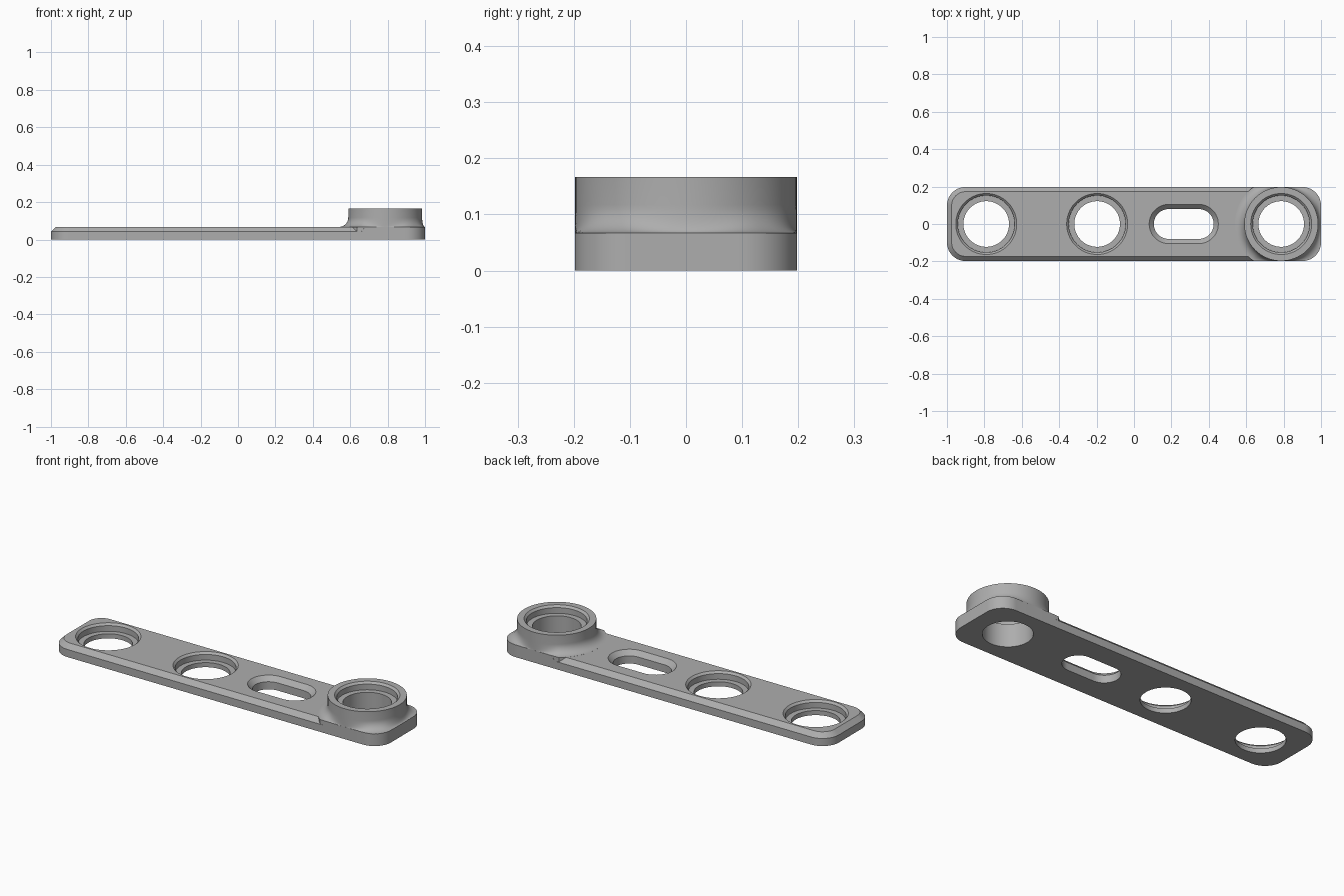
import bpy, bmesh
from math import sin, cos, pi, hypot, radians
from mathutils import Vector

HALF_L, HALF_W, CORNER = 1.0, 0.198, 0.1
PLATE_TOP, BOSS_TOP, CHAMFER = 0.067, 0.167, 0.025
BOSS_X, BOSS_R, FILLET = 0.787, 0.1975, 0.05
SEG = 96

cube = bpy.data.objects.get("Cube")
if cube:
    bpy.data.objects.remove(cube, do_unlink=True)

metal = bpy.data.materials.new("plain grey metal")
metal.use_nodes = True
GREY = (0.42, 0.42, 0.42, 1)
metal.diffuse_color = GREY
metal.node_tree.nodes["Principled BSDF"].inputs["Base Color"].default_value = GREY


def loft(name, rings):
    """Closed solid through a stack of equally long rings of points."""
    bm = bmesh.new()
    loops = [[bm.verts.new(p) for p in ring] for ring in rings]
    n = len(loops[0])
    for a, b in zip(loops, loops[1:]):
        for i in range(n):
            j = (i + 1) % n
            bm.faces.new((a[i], a[j], b[j], b[i]))
    bm.faces.new(loops[0][::-1])
    bm.faces.new(loops[-1])
    bmesh.ops.remove_doubles(bm, verts=bm.verts, dist=1e-5)
    bmesh.ops.recalc_face_normals(bm, faces=bm.faces)
    mesh = bpy.data.meshes.new(name)
    bm.to_mesh(mesh)
    bm.free()
    mesh.materials.append(metal)
    ob = bpy.data.objects.new(name, mesh)
    bpy.context.collection.objects.link(ob)
    return ob


def circle(x, r, z):
    return [(x + r * cos(2 * pi * i / SEG), r * sin(2 * pi * i / SEG), z) for i in range(SEG)]


def combine(target, other, operation):
    """Apply a boolean and discard the helper."""
    mod = target.modifiers.new(operation, 'BOOLEAN')
    mod.object, mod.operation, mod.solver = other, operation, 'EXACT'
    bpy.ops.object.select_all(action='DESELECT')
    bpy.context.view_layer.objects.active = target
    target.select_set(True)
    bpy.ops.object.modifier_apply(modifier=mod.name)
    bpy.data.objects.remove(other, do_unlink=True)


# Plate: rounded strip, top chamfer stopping under the boss
outline = []
for k, (sx, sy) in enumerate([(1, 1), (-1, 1), (-1, -1), (1, -1)]):
    centre = Vector((sx * (HALF_L - CORNER), sy * (HALF_W - CORNER), 0))
    for i in range(17):
        a = (k + i / 16) * pi / 2
        normal = Vector((cos(a), sin(a), 0))
        outline.append((centre + normal * CORNER, normal))
    if k in (0, 2):
        for x in ((0.68, 0.66) if k == 0 else (0.66, 0.68)):
            outline.append((Vector((x, sy * HALF_W, 0)), Vector((0, sy, 0))))


def bevel(p):
    return CHAMFER if p.x < 0.67 else 0


up = Vector((0, 0, 1))
bracket = loft("bracket_plate", [
    [p for p, n in outline],
    [p + up * (PLATE_TOP - bevel(p)) for p, n in outline],
    [p + up * PLATE_TOP - n * bevel(p) for p, n in outline]])


# Boss: cylinder whose foot flares out, limited by the plate edge
def inside(x, y):
    qx, qy = abs(x) - HALF_L + CORNER, abs(y) - HALF_W + CORNER
    return hypot(max(qx, 0), max(qy, 0)) + min(max(qx, qy), 0) < CORNER - 0.0004


def foot_radius(a):
    lo, hi = BOSS_R, BOSS_R + FILLET
    if inside(BOSS_X + hi * cos(a), hi * sin(a)):
        return hi
    for _ in range(20):
        mid = (lo + hi) / 2
        if inside(BOSS_X + mid * cos(a), mid * sin(a)):
            lo = mid
        else:
            hi = mid
    return max(lo, BOSS_R + 0.00005)


def boss_ring(z, t):
    """t is 1 at the foot of the flare and 0 on the cylinder."""
    ring = []
    for i in range(SEG):
        a = 2 * pi * i / SEG
        r = BOSS_R + (foot_radius(a) - BOSS_R) * t
        ring.append((BOSS_X + r * cos(a), r * sin(a), z))
    return ring


rings = [boss_ring(0.02, 1)]
for i in range(11):
    a = i / 10 * pi / 2
    rings.append(boss_ring(PLATE_TOP + 0.0003 + FILLET * (1 - cos(a)), 1 - sin(a)))
rings.append(boss_ring(BOSS_TOP, 0))
combine(bracket, loft("boss", rings), 'UNION')

# Stepped bores with a small lead-in chamfer
for x, top in [(-0.79, PLATE_TOP), (-0.197, PLATE_TOP), (BOSS_X, BOSS_TOP)]:
    profile = [(0.122, -0.1), (0.122, top - 0.042), (0.152, top - 0.042),
               (0.152, top - 0.011), (0.163, top), (0.163, top + 0.1)]
    combine(bracket, loft("bore_cutter", [circle(x, r, z) for r, z in profile]), 'DIFFERENCE')


# Chamfered slot
def slot(r, z):
    ring = []
    for side in (0, 1):
        for i in range(25):
            a = -pi / 2 + side * pi + i / 24 * pi
            ring.append((0.266 + (0.08 if side == 0 else -0.08) + r * cos(a), r * sin(a), z))
    return ring


combine(bracket, loft("slot_cutter", [
    slot(0.08, -0.1), slot(0.08, PLATE_TOP - CHAMFER),
    slot(0.105, PLATE_TOP), slot(0.105, PLATE_TOP + 0.1)]), 'DIFFERENCE')

bracket.name = "mounting_bracket"
bpy.ops.object.shade_smooth_by_angle(angle=radians(30))
